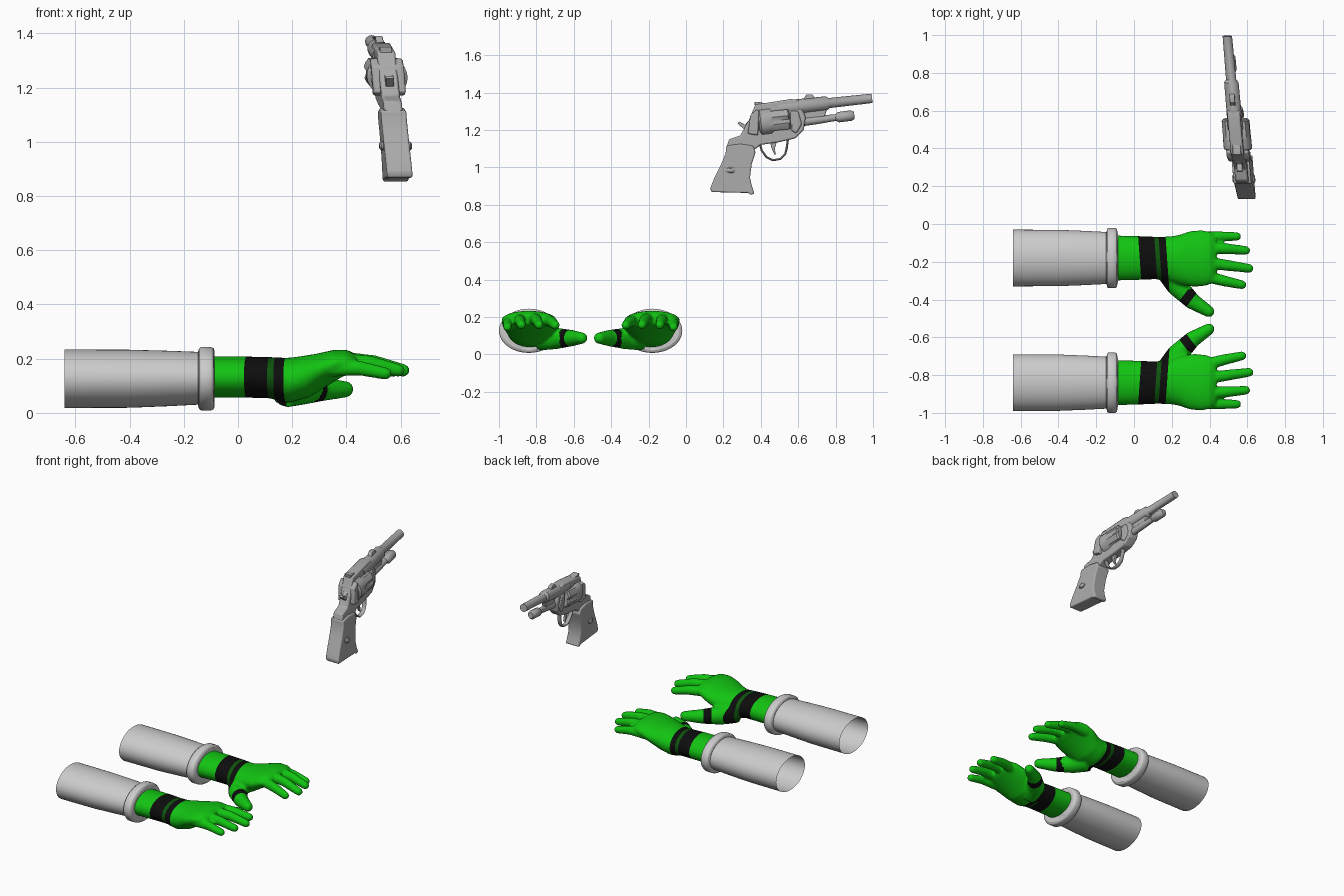
import bpy, bmesh, math
from mathutils import Vector, Matrix

old = bpy.data.objects.get("Cube")
if old:
    bpy.data.objects.remove(old, do_unlink=True)


def material(name, r, g, b):
    m = bpy.data.materials.new(name)
    m.use_nodes = True
    m.diffuse_color = (r, g, b, 1)
    node = m.node_tree.nodes["Principled BSDF"]
    node.inputs["Base Color"].default_value = (r, g, b, 1)
    node.inputs["Roughness"].default_value = 0.6
    return m


GREEN = material("glove green", 0.006, 0.55, 0.006)
BLACK = material("band black", 0.004, 0.004, 0.004)
DARK = material("stripe dark green", 0.004, 0.09, 0.004)
WHITE = material("sleeve white", 0.6, 0.6, 0.6)
STEEL = material("gun grey", 0.4, 0.4, 0.4)


def finish(bm, name, mats, angle=40):
    """Turn a bmesh into a shaded object."""
    bmesh.ops.recalc_face_normals(bm, faces=bm.faces)
    me = bpy.data.meshes.new(name)
    bm.to_mesh(me)
    bm.free()
    for m in mats:
        me.materials.append(m)
    ob = bpy.data.objects.new(name, me)
    bpy.context.collection.objects.link(ob)
    shade(ob, angle)
    return ob


def shade(ob, angle=40):
    bpy.ops.object.select_all(action='DESELECT')
    ob.select_set(True)
    bpy.context.view_layer.objects.active = ob
    bpy.ops.object.shade_smooth_by_angle(angle=math.radians(angle))


def loft(bm, stations, n=24, side=None, cap=True, flute=None):
    """Skin elliptical rings; a station is (x, y, z, side radius, up radius)."""
    pts = [Vector(s[:3]) for s in stations]
    rings = []
    for i, s in enumerate(stations):
        d = (pts[min(i + 1, len(pts) - 1)] - pts[max(i - 1, 0)]).normalized()
        a = side or d.cross(Vector((0, 0, 1))).normalized()
        b = a.cross(d).normalized()
        ring = []
        for k in range(n):
            t = math.tau * k / n
            f = 0.8 if flute and i in flute and k % 4 == 0 else 1
            ring.append(bm.verts.new(pts[i] + f * (a * s[3] * math.cos(t) + b * s[-1] * math.sin(t))))
        rings.append(ring)
    for p, q in zip(rings, rings[1:]):
        for k in range(n):
            bm.faces.new((p[k], p[(k + 1) % n], q[(k + 1) % n], q[k]))
    if cap:
        bm.faces.new(rings[0])
        bm.faces.new(rings[-1])


# ---- Arms: built once, then mirrored across the line between them ----
AXIS_Y = -0.51
MIRROR = Matrix.Translation((0, 2 * AXIS_Y, 0)) @ Matrix.Scale(-1, 4, (0, 1, 0))


def mirrored(ob, name):
    me = ob.data.copy()
    me.transform(MIRROR)
    me.flip_normals()
    bpy.context.collection.objects.link(bpy.data.objects.new(name, me))


CY = -0.18
bm = bmesh.new()
loft(bm, [(-0.64, CY, 0.126, 0.15, 0.108), (-0.4, CY, 0.126, 0.149, 0.107),
          (-0.25, CY, 0.127, 0.143, 0.102), (-0.12, CY, 0.128, 0.136, 0.096)], 48, cap=False)
sleeve = finish(bm, "left_sleeve", [WHITE])
mirrored(sleeve, "right_sleeve")

bm = bmesh.new()
cuff_shape = [(-0.138, -0.04), (-0.147, -0.01), (-0.143, 0), (-0.134, 0.006),
              (-0.1, 0.006), (-0.09, 0), (-0.086, -0.01), (-0.092, -0.045)]
loft(bm, [(x, CY, 0.126, 0.154 + r, 0.112 + r) for x, r in cuff_shape], 48, cap=False)
cuff = finish(bm, "left_cuff", [WHITE], 60)
mirrored(cuff, "right_cuff")


def digit(bm, path, r0, r1):
    """Tapered finger with a rounded tip."""
    pts = [Vector(p) for p in path]
    st = [(*p, r0 + (r1 - r0) * i / (len(pts) - 1)) for i, p in enumerate(pts)]
    d = (pts[-1] - pts[-2]).normalized()
    for t in (0.4, 0.75, 0.95):
        st.append((*(pts[-1] + d * r1 * t), r1 * math.sqrt(1 - t * t)))
    loft(bm, st, 16)


bm = bmesh.new()
# wrist and palm
loft(bm, [(-0.12, CY, 0.132, 0.12, 0.076), (0.03, CY, 0.132, 0.116, 0.076),
          (0.12, CY, 0.13, 0.112, 0.076), (0.18, -0.185, 0.12, 0.119, 0.083),
          (0.24, -0.19, 0.132, 0.132, 0.078), (0.31, -0.185, 0.16, 0.148, 0.062),
          (0.37, -0.18, 0.183, 0.148, 0.052), (0.41, -0.178, 0.19, 0.135, 0.042),
          (0.435, -0.178, 0.188, 0.115, 0.025)], 40)
# fingers and thumb
digit(bm, [(0.34, -0.072, 0.165), (0.45, -0.066, 0.165), (0.545, -0.066, 0.145)], 0.032, 0.023)
digit(bm, [(0.36, -0.125, 0.19), (0.49, -0.131, 0.182), (0.592, -0.14, 0.157)], 0.034, 0.024)
digit(bm, [(0.36, -0.2, 0.195), (0.5, -0.22, 0.185), (0.61, -0.235, 0.157)], 0.034, 0.024)
digit(bm, [(0.35, -0.268, 0.185), (0.48, -0.302, 0.175), (0.572, -0.322, 0.155)], 0.034, 0.024)
digit(bm, [(0.18, -0.24, 0.09), (0.23, -0.33, 0.085), (0.31, -0.41, 0.087), (0.396, -0.463, 0.087)], 0.07, 0.031)
blank = finish(bm, "glove_blank", [GREEN])
mod = blank.modifiers.new("weld", 'REMESH')
mod.mode, mod.voxel_size = 'VOXEL', 0.0075
mod = blank.modifiers.new("soften", 'SMOOTH')
mod.factor, mod.iterations = 0.5, 7
bpy.context.view_layer.update()
bm = bmesh.new()
bm.from_mesh(blank.evaluated_get(bpy.context.evaluated_depsgraph_get()).to_mesh())
bpy.data.objects.remove(blank, do_unlink=True)

# painted wrist and thumb bands, cut cleanly along planes
WRIST = Vector((1, 0.07, 0))
THUMB = Vector((0.8, -0.6, 0))
START = Vector((0, CY, 0))
cuts = [(WRIST, START + Vector((x, 0, 0))) for x in (0.03, 0.115, 0.138, 0.175)]
cuts += [(THUMB, THUMB * s) for s in (0.437, 0.485)]
for normal, point in cuts:
    bmesh.ops.bisect_plane(bm, geom=bm.verts[:] + bm.edges[:] + bm.faces[:], plane_co=point, plane_no=normal)
for f in bm.faces:
    c = f.calc_center_median()
    w, t = (c - START).dot(WRIST), c.dot(THUMB)
    f.material_index = 0
    if 0.03 < w < 0.175:
        f.material_index = 2 if 0.115 < w < 0.138 else 1
    elif 0.437 < t < 0.485 and c.y < -0.345 and c.z < 0.14:
        f.material_index = 1
glove = finish(bm, "left_glove", [GREEN, BLACK, DARK], 60)
mirrored(glove, "right_glove")

# ---- Revolver: modelled upright in the YZ plane, then leaned into place ----
LEAN = Matrix(((1, -0.08, -0.07, 0.545 + 0.08 * 0.47 + 0.07 * 1.24), (0, 1, 0, 0), (0, 0, 1, 0), (0, 0, 0, 1)))
X = Vector((1, 0, 0))


def steel(bm, name, angle=35):
    bm.transform(LEAN)
    return finish(bm, name, [STEEL], angle)


def plate(name, outline, half, bevel=0.008, segments=2):
    """Extrude a side outline of (y, z) points."""
    bm = bmesh.new()
    face = bm.faces.new([bm.verts.new((-half, y, z)) for y, z in outline])
    out = bmesh.ops.extrude_face_region(bm, geom=[face])
    bmesh.ops.translate(bm, vec=(2 * half, 0, 0), verts=[v for v in out["geom"] if isinstance(v, bmesh.types.BMVert)])
    ob = steel(bm, name)
    mod = ob.modifiers.new("bevel", 'BEVEL')
    mod.width, mod.segments = bevel, segments


def rod(name, stations, n=24, flute=None):
    """Round part along the barrel direction, stations of (y, z, radius)."""
    bm = bmesh.new()
    loft(bm, [(0, *s) for s in stations], n, X, flute=flute)
    steel(bm, name)


def barrel_z(y):
    return 1.32 + 0.11 * (y - 0.55)


rod("barrel", [(y, barrel_z(y), r) for y, r in
               ((0.5, 0.04), (0.75, 0.038), (0.765, 0.027), (0.995, 0.025), (0.995, 0.016), (0.96, 0.014))])
rod("ejector_rod", [(0.56, 1.235, 0.024), (0.7, 1.253, 0.022), (0.8, 1.266, 0.018), (0.815, 1.268, 0.028),
                    (0.885, 1.277, 0.028), (0.9, 1.279, 0.018)], 16)
rod("cylinder", [(0.39, 1.24, 0.062), (0.4, 1.241, 0.075), (0.45, 1.247, 0.075), (0.47, 1.249, 0.075),
                 (0.548, 1.257, 0.075), (0.556, 1.258, 0.066)], 24, flute=(3, 4, 5))
plate("frame", [(0.215, 1.10), (0.23, 1.15), (0.29, 1.17), (0.335, 1.25), (0.36, 1.31), (0.37, 1.335),
                (0.56, 1.365), (0.6, 1.36), (0.64, 1.27), (0.63, 1.2), (0.585, 1.155), (0.5, 1.135),
                (0.4, 1.12), (0.36, 1.09)], 0.034)
plate("recoil_shield", [(0.33, 1.18), (0.345, 1.28), (0.38, 1.31), (0.392, 1.3), (0.385, 1.17)], 0.06, 0.012)
plate("crane", [(0.56, 1.2), (0.56, 1.3), (0.6, 1.3), (0.62, 1.23), (0.59, 1.18)], 0.042)
plate("under_barrel_rib", [(0.58, 1.24), (0.58, 1.31), (0.76, 1.33), (0.74, 1.27)], 0.014, 0.004)
plate("sight", [(0.6, 1.35), (0.63, 1.368), (0.645, 1.39), (0.675, 1.39), (0.695, 1.365), (0.69, 1.35)], 0.014, 0.003)
plate("rear_sight", [(0.37, 1.32), (0.365, 1.35), (0.39, 1.35), (0.42, 1.342)], 0.022, 0.003)
plate("hammer", [(0.31, 1.17), (0.315, 1.2), (0.275, 1.235), (0.285, 1.245), (0.315, 1.228),
                 (0.335, 1.25), (0.36, 1.25), (0.36, 1.17)], 0.015, 0.003)

# trigger and its guard
bm = bmesh.new()
loft(bm, [(0, y, z, 0.015, 0.006) for y, z in
          ((0.395, 1.125), (0.405, 1.09), (0.43, 1.055), (0.465, 1.038), (0.505, 1.045),
           (0.53, 1.07), (0.538, 1.1), (0.545, 1.15))], 10, X)
steel(bm, "trigger_guard")
plate("trigger", [(0.45, 1.13), (0.46, 1.095), (0.475, 1.065), (0.48, 1.065), (0.475, 1.1), (0.485, 1.135)],
      0.009, 0.002)

# grip with side bosses
plate("grip", [(0.215, 1.115), (0.212, 1.075), (0.185, 1.01), (0.15, 0.94), (0.13, 0.89), (0.135, 0.868),
               (0.335, 0.863), (0.345, 0.852), (0.366, 0.86), (0.352, 0.9), (0.342, 0.945), (0.352, 1.02),
               (0.372, 1.08), (0.36, 1.115), (0.29, 1.125)], 0.047, 0.018, 3)
bm = bmesh.new()
for s in (-1, 1):
    loft(bm, [(s * x, 0.24, 0.985, 0.024 * k, 0.016 * k) for x, k in ((0.04, 1), (0.054, 1), (0.06, 0.6))], 16)
steel(bm, "grip_screws")
